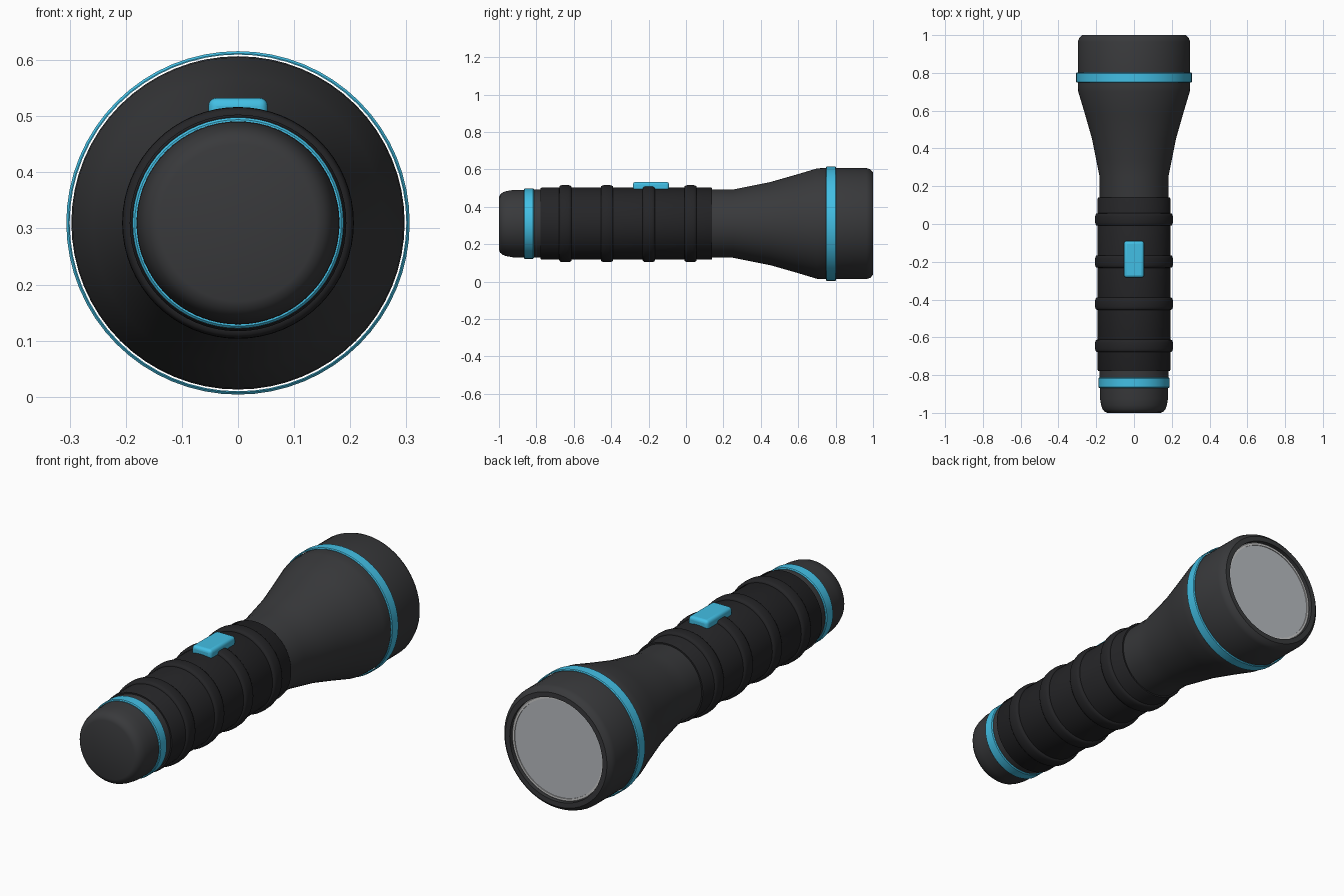
import bpy
import bmesh
import math
from mathutils import Vector

if "Cube" in bpy.data.objects:
    bpy.data.objects.remove(bpy.data.objects["Cube"], do_unlink=True)

AXIS_Z = 0.31
SEGMENTS = 64


def material(name, color, roughness=0.5):
    mat = bpy.data.materials.new(name)
    mat.use_nodes = True
    mat.diffuse_color = (*color, 1)
    shader = mat.node_tree.nodes["Principled BSDF"]
    shader.inputs["Base Color"].default_value = (*color, 1)
    shader.inputs["Roughness"].default_value = roughness
    return mat


def finish(obj, mat, angle=35):
    obj.data.materials.append(mat)
    bpy.ops.object.select_all(action="DESELECT")
    obj.select_set(True)
    bpy.context.view_layer.objects.active = obj
    bpy.ops.object.shade_smooth_by_angle(angle=math.radians(angle))
    return obj


def lathe(name, profile, mat, closed=False, angle=35):
    """Revolve (y, radius) points around the long axis."""
    bm = bmesh.new()
    verts = [bm.verts.new((0, y, r)) for y, r in profile]
    edges = [bm.edges.new(pair) for pair in zip(verts, verts[1:])]
    if closed:
        edges.append(bm.edges.new((verts[-1], verts[0])))
    bmesh.ops.spin(bm, geom=verts + edges, cent=(0, 0, 0), axis=(0, 1, 0),
                   angle=math.tau, steps=SEGMENTS, use_merge=False)
    bmesh.ops.remove_doubles(bm, verts=bm.verts, dist=0.0002)
    bmesh.ops.recalc_face_normals(bm, faces=bm.faces)
    mesh = bpy.data.meshes.new(name)
    bm.to_mesh(mesh)
    bm.free()
    obj = bpy.data.objects.new(name, mesh)
    obj.location.z = AXIS_Z
    bpy.context.collection.objects.link(obj)
    return finish(obj, mat, angle)


def band(name, y, inner, outer, half, mat):
    """Thin ring with softened outer edges."""
    soft = 0.004
    lathe(name, [(y - half, inner), (y - half, outer - soft),
                 (y - half + soft, outer), (y + half - soft, outer),
                 (y + half, outer - soft), (y + half, inner)], mat, closed=True)


body_mat = material("body_charcoal", (0.04, 0.041, 0.044))
grip_mat = material("grip_rubber", (0.018, 0.018, 0.02), 0.8)
blue_mat = material("accent_blue", (0.055, 0.52, 0.78), 0.4)
lens_mat = material("lens_grey", (0.48, 0.5, 0.53), 0.2)
bezel_mat = material("bezel_silver", (0.65, 0.65, 0.65), 0.3)

# Tail cap, barrel and flared head in one shell, ending in the lens recess
lathe("body", [
    (-1, 0), (-1, 0.14), (-0.994, 0.155), (-0.98, 0.167), (-0.96, 0.174),
    (-0.925, 0.18), (-0.8, 0.182), (0.25, 0.182), (0.34, 0.2), (0.45, 0.222),
    (0.58, 0.259), (0.7, 0.295), (0.73, 0.297), (0.965, 0.297),
    (0.985, 0.29), (1, 0.274), (1, 0.25), (0.965, 0.25), (0.965, 0),
], body_mat)

# Rubber sleeve with rounded ribs
lathe("grip_sleeve", [
    (-0.778, 0.18), (-0.778, 0.189), (-0.772, 0.193),
    (0.134, 0.193), (0.14, 0.189), (0.14, 0.18),
], grip_mat, closed=True)
for number in range(4):
    center = -0.645 + 0.223 * number
    arc = [(center - 0.033, 0.186)]
    for step in range(9):
        t = math.pi * step / 8
        arc.append((center - 0.033 * math.copysign(abs(math.cos(t)) ** 0.7, math.cos(t)),
                    0.193 + 0.0135 * abs(math.sin(t)) ** 0.7))
    arc.append((center + 0.033, 0.186))
    lathe(f"grip_rib_{number + 1}", arc, grip_mat, closed=True, angle=50)

# Accent rings; the head ring stands just clear of the shell
band("tail_ring", -0.84, 0.18, 0.188, 0.027, blue_mat)
band("head_ring", 0.775, 0.3, 0.306, 0.027, blue_mat)

# Bezel and lens set into the head
band("lens_bezel", 0.974, 0.236, 0.25, 0.01, bezel_mat)
lathe("lens", [(0.966, 0.237), (0.98, 0.237), (0.98, 0)], lens_mat)

# Slide switch on top of the grip
bm = bmesh.new()
bmesh.ops.create_cube(bm, size=1)
bmesh.ops.scale(bm, vec=Vector((0.106, 0.194, 0.05)), verts=bm.verts)
mesh = bpy.data.meshes.new("switch")
bm.to_mesh(mesh)
bm.free()
switch = bpy.data.objects.new("switch", mesh)
switch.location = (0, -0.187, 0.508)
bpy.context.collection.objects.link(switch)
bevel = switch.modifiers.new("rounded_edges", "BEVEL")
bevel.width = 0.015
bevel.segments = 4
finish(switch, blue_mat, 50)
